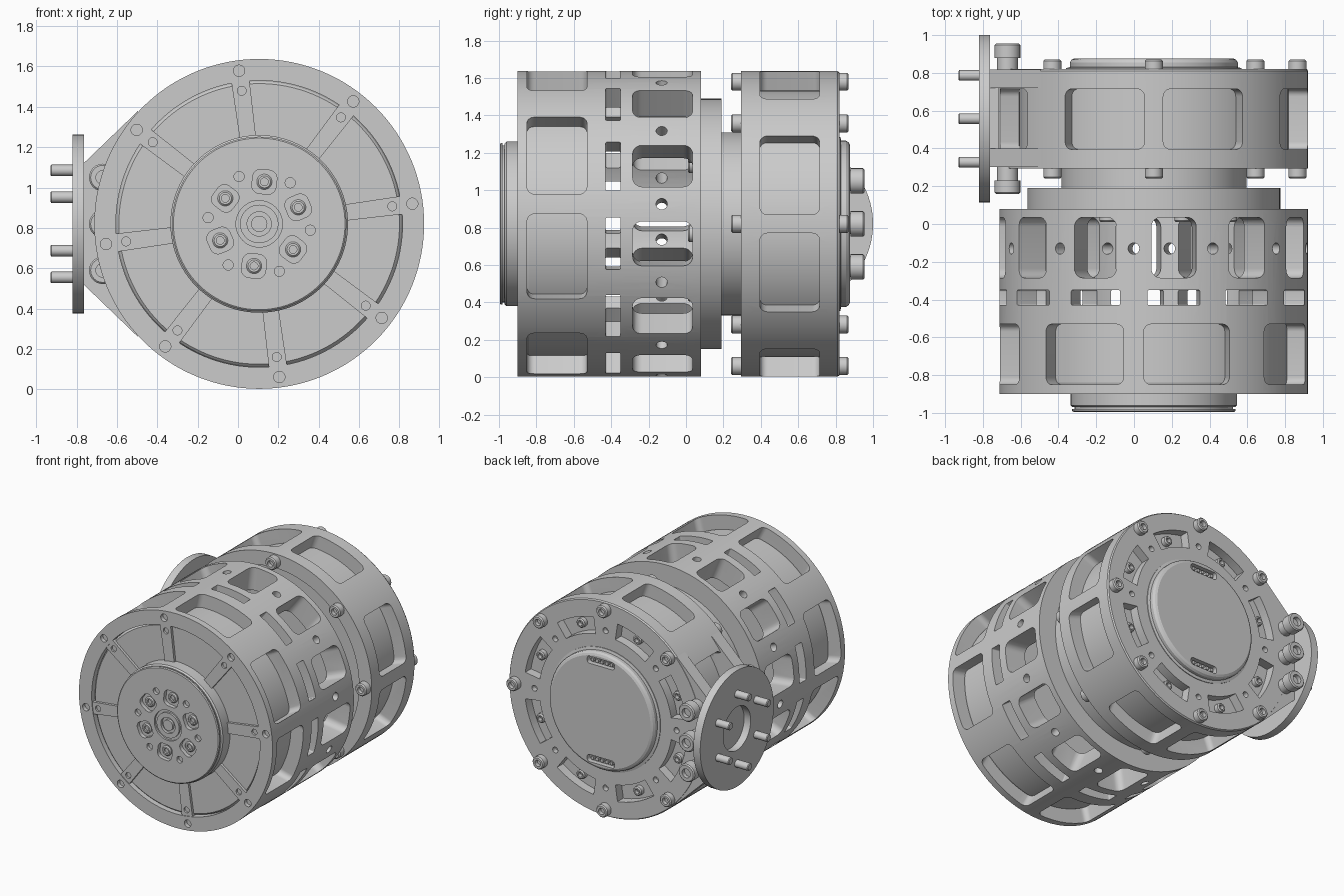
import bpy, bmesh, math
from mathutils import Matrix, Vector

if "Cube" in bpy.data.objects:
    bpy.data.objects.remove(bpy.data.objects["Cube"])

mat = bpy.data.materials.new("machined_grey")
mat.use_nodes = True
GREY = (0.6, 0.6, 0.6, 1)
mat.diffuse_color = GREY
mat.node_tree.nodes["Principled BSDF"].inputs["Base Color"].default_value = GREY


def frame(x, y, z, origin):
    m = Matrix((x, y, z)).transposed().to_4x4()
    m.translation = Vector(origin)
    return m


# Main axis frame: local z runs along world +y
AXIS = frame((1, 0, 0), (0, 0, 1), (0, 1, 0), (0.105, 0, 0.82))
OUTWARD = frame((0, 1, 0), (0, 0, 1), (1, 0, 0), (0, 0, 0))
SIDE = frame((0, 1, 0), (0, 0, 1), (1, 0, 0), (0, 0.557, 0.82))
R = 0.817


def pockets(offset):
    """Pocket centres sit in pairs about each quarter pillar."""
    return [90 * q + s for q in range(4) for s in (-offset, offset)]


def spin(deg):
    return AXIS @ Matrix.Rotation(math.radians(deg), 4, 'Z')


def on_face(deg, r, base=None):
    """Frame at a polar spot on an end face."""
    return (base or AXIS) @ Matrix.Rotation(math.radians(deg), 4, 'Z') @ Matrix.Translation((r, 0, 0))


def radial(deg):
    """Frame whose local z points outward, local y along the main axis."""
    return spin(deg) @ OUTWARD


def skin(bm, rings, m, closed=False):
    vs = [[bm.verts.new(m @ Vector(p)) for p in ring] for ring in rings]
    n = len(vs[0])
    pairs = list(zip(vs, vs[1:])) + ([(vs[-1], vs[0])] if closed else [])
    for a, b in pairs:
        for i in range(n):
            j = (i + 1) % n
            bm.faces.new((a[i], a[j], b[j], b[i]))
    if not closed:
        bm.faces.new(vs[0])
        bm.faces.new(vs[-1])


def lathe(bm, profile, m=AXIS, n=24, closed=False):
    """Revolve (radius, depth) pairs about local z."""
    turn = [2 * math.pi * i / n for i in range(n)]
    skin(bm, [[(r * math.cos(t), r * math.sin(t), d) for t in turn] for r, d in profile], m, closed)


def prism(bm, outline, d0, d1, m=AXIS):
    skin(bm, [[(u, v, d) for u, v in outline] for d in (d0, d1)], m)


def rrect(w, h, r, cy=0):
    pts = []
    for k, (sx, sy) in enumerate(((1, 1), (-1, 1), (-1, -1), (1, -1))):
        for s in range(7):
            t = math.radians(90 * k + 15 * s)
            pts.append((sx * (w / 2 - r) + r * math.cos(t), cy + sy * (h / 2 - r) + r * math.sin(t)))
    return pts


def kidney(r0, r1, half):
    a = [math.radians(half * (i / 5 - 1)) for i in range(11)]
    return ([(r1 * math.cos(t), r1 * math.sin(t)) for t in a]
            + [(r0 * math.cos(t), r0 * math.sin(t)) for t in reversed(a)])


def bolt(bm, r, d0, d1, m):
    """Socket head bolt, socket facing d1."""
    s = 1 if d1 > d0 else -1
    e = 0.008 * s
    lathe(bm, [(r, d0), (r, d1 - e), (r - 0.008, d1), (r * 0.5, d1), (r * 0.5, d1 - 0.03 * s)], m)


def finish(bm, name, cutter=None):
    bmesh.ops.recalc_face_normals(bm, faces=bm.faces)
    me = bpy.data.meshes.new(name)
    bm.to_mesh(me)
    bm.free()
    ob = bpy.data.objects.new(name, me)
    bpy.context.collection.objects.link(ob)
    if cutter:
        tool = finish(cutter, name + "_cutter")
        mod = ob.modifiers.new("cut", 'BOOLEAN')
        mod.object, mod.operation, mod.solver = tool, 'DIFFERENCE', 'EXACT'
        mod.use_self = True
        bpy.context.view_layer.update()
        baked = bpy.data.meshes.new_from_object(ob.evaluated_get(bpy.context.evaluated_depsgraph_get()))
        ob.modifiers.clear()
        ob.data = baked
        baked.name = name
        bpy.data.objects.remove(tool)
    # smooth shading with sharp creases
    b = bmesh.new()
    b.from_mesh(ob.data)
    for f in b.faces:
        f.smooth = True
        f.material_index = 0
    for e in b.edges:
        e.smooth = e.calc_face_angle(3) < math.radians(17)
    b.to_mesh(ob.data)
    b.free()
    ob.data.materials.clear()
    ob.data.materials.append(mat)
    return ob


new = bmesh.new

# Front housing: outer shell with pockets, vent slots and strut windows
shell, cut = new(), new()
lathe(shell, [(R, -0.90), (R, 0.08), (0.64, 0.08), (0.64, -0.33), (0.69, -0.33),
              (0.69, -0.45), (0.71, -0.46), (0.71, -0.90)], n=128, closed=True)
for a in pockets(20.3):
    prism(cut, rrect(0.465, 0.32, 0.04, -0.69), 0.66, 1, radial(7.5 + a))
for k in range(8):
    lathe(cut, [(0.028, -1), (0.028, -0.87)], on_face(7.5 + 45 * k, 0.765))
for k in range(12):
    prism(cut, rrect(0.28, 0.08, 0.008, -0.39), 0.60, 1, radial(22.5 + 30 * k))
    prism(cut, rrect(0.24, 0.32, 0.05, -0.125), 0.60, 1, radial(22.5 + 30 * k))
    lathe(cut, [(0.03, 0.60), (0.03, 1)], radial(7.5 + 30 * k) @ Matrix.Translation((0, -0.13, 0)))
finish(shell, "front_housing", cut)

# Front motor with spokes over its face
bm = new()
lathe(bm, [(0.695, -0.875), (0.705, -0.865), (0.713, -0.84), (0.713, -0.47), (0.695, -0.45)], n=128)
finish(bm, "front_motor")
bm, cut = new(), new()
for k in range(8):
    m = spin(7.5 + 45 * k)
    prism(bm, [(0.42, -0.04), (0.42, 0.04), (0.712, 0.045), (0.712, -0.045)], -0.895, -0.86, m)
    lathe(cut, [(0.022, -1), (0.022, -0.88)], on_face(7.5 + 45 * k, 0.665))
finish(bm, "front_spokes", cut)

# Output flange with bolt pockets and pin holes
bm, cut = new(), new()
lathe(bm, [(0.44, -0.87), (0.44, -0.96), (0.43, -0.97), (0.42, -0.97), (0.42, -0.98),
           (0.432, -0.98), (0.432, -0.99), (0.425, -0.995)], n=96)
for k in range(6):
    prism(cut, rrect(0.12, 0.12, 0.04), -1.1, -0.965, on_face(23 + 60 * k, 0.21))
    lathe(cut, [(0.025, -1.1), (0.025, -0.97)], on_face(53 + 60 * k, 0.255))
lathe(cut, [(0.115, -1.1), (0.115, -0.98), (0.095, -0.98), (0.095, -1.1)], n=48, closed=True)
lathe(cut, [(0.06, -1.1), (0.06, -0.975)], n=32)
finish(bm, "output_flange", cut)
bm = new()
for k in range(6):
    bolt(bm, 0.038, -0.95, -0.98, on_face(23 + 60 * k, 0.21))
lathe(bm, [(0.04, -0.96), (0.04, -0.995)], n=32)
finish(bm, "output_bolts")

# Coupling between the two halves
bm = new()
lathe(bm, [(0.65, 0.045), (0.67, 0.06), (0.67, 0.19), (0.49, 0.19), (0.49, 0.33)], n=96)
for k in range(6):
    bolt(bm, 0.045, 0.05, 0.01, on_face(7.5 + 60 * k, 0.4))
finish(bm, "coupling")

# Rear housing with pockets and curved slots in the back wall
shell, cut = new(), new()
lathe(shell, [(R, 0.295), (R, 0.81), (R - 0.007, 0.82), (0.45, 0.82), (0.45, 0.75),
              (0.71, 0.75), (0.71, 0.295)], n=128, closed=True)
for a in pockets(19.3):
    prism(cut, rrect(0.445, 0.32, 0.04, 0.555), 0.67, 1, radial(a))
for k in range(8):
    prism(cut, kidney(0.56, 0.685, 14), 0.72, 0.9, spin(22.5 + 45 * k))
    lathe(cut, [(0.022, 0.78), (0.022, 0.9)], on_face(45 * k, 0.6))
finish(shell, "rear_housing", cut)

# Rear motor, with its small fixing bolts showing in the slots
bm = new()
lathe(bm, [(0.705, 0.31), (0.713, 0.33), (0.713, 0.73), (0.69, 0.745)], n=128)
for k in range(8):
    bolt(bm, 0.035, 0.74, 0.785, on_face(22.5 + 45 * k, 0.625))
finish(bm, "rear_motor")

# Rear cover with a connector slot at top and bottom
bm, cut, pins = new(), new(), new()
lathe(bm, [(0.465, 0.78), (0.465, 0.825), (0.445, 0.83), (0.445, 0.855), (0.435, 0.87), (0.42, 0.877)], n=96)
for side in (90, 270):
    m = on_face(side, 0.375)
    prism(cut, rrect(0.055, 0.23, 0.02), 0.84, 1, m)
    for i in range(5):
        prism(pins, rrect(0.025, 0.022, 0.004, -0.08 + 0.04 * i), 0.83, 0.865, m)
finish(bm, "rear_cover", cut)
finish(pins, "connector_pins")

# Long clamp bolts around the rear housing
bm = new()
for k in range(8):
    m = on_face(45 * k, 0.76)
    if k != 4:
        bolt(bm, 0.048, 0.80, 0.87, m)
        bolt(bm, 0.048, 0.32, 0.24, m)
finish(bm, "clamp_bolts")

# Side bracket: two gussets hugging the housing and a web
bm = new()
gusset = [(-0.87, 0.30), (-0.60, 0.56), (-0.59, 0.48), (-0.72, 0.2),
          (-0.72, -0.2), (-0.59, -0.48), (-0.60, -0.56), (-0.87, -0.30)]
for d0, d1 in ((0.302, 0.40), (0.72, 0.818)):
    prism(bm, gusset, d0, d1)
prism(bm, [(-0.87, 0.30), (-0.82, 0.30), (-0.82, -0.30), (-0.87, -0.30)], 0.40, 0.72)
finish(bm, "side_bracket")
bm = new()
for v in (-0.23, 0, 0.23):
    m = AXIS @ Matrix.Translation((-0.775, v, 0))
    for face, neck, top in ((0.80, 0.88, 0.955), (0.32, 0.23, 0.16)):
        lathe(bm, [(0.055, face), (0.055, neck)], m)
        bolt(bm, 0.068, neck, top, m)
finish(bm, "bracket_bolts")

# Side mounting disc and its studs
bm = new()
lathe(bm, [(0.443, -0.82), (0.443, -0.762), (0.165, -0.762), (0.165, -0.82)], SIDE, 96, True)
finish(bm, "mounting_disc")
bm = new()
for k in range(6):
    lathe(bm, [(0.028, -0.77), (0.028, -0.925), (0.022, -0.93)], on_face(30 + 60 * k, 0.265, SIDE))
finish(bm, "mounting_studs")
